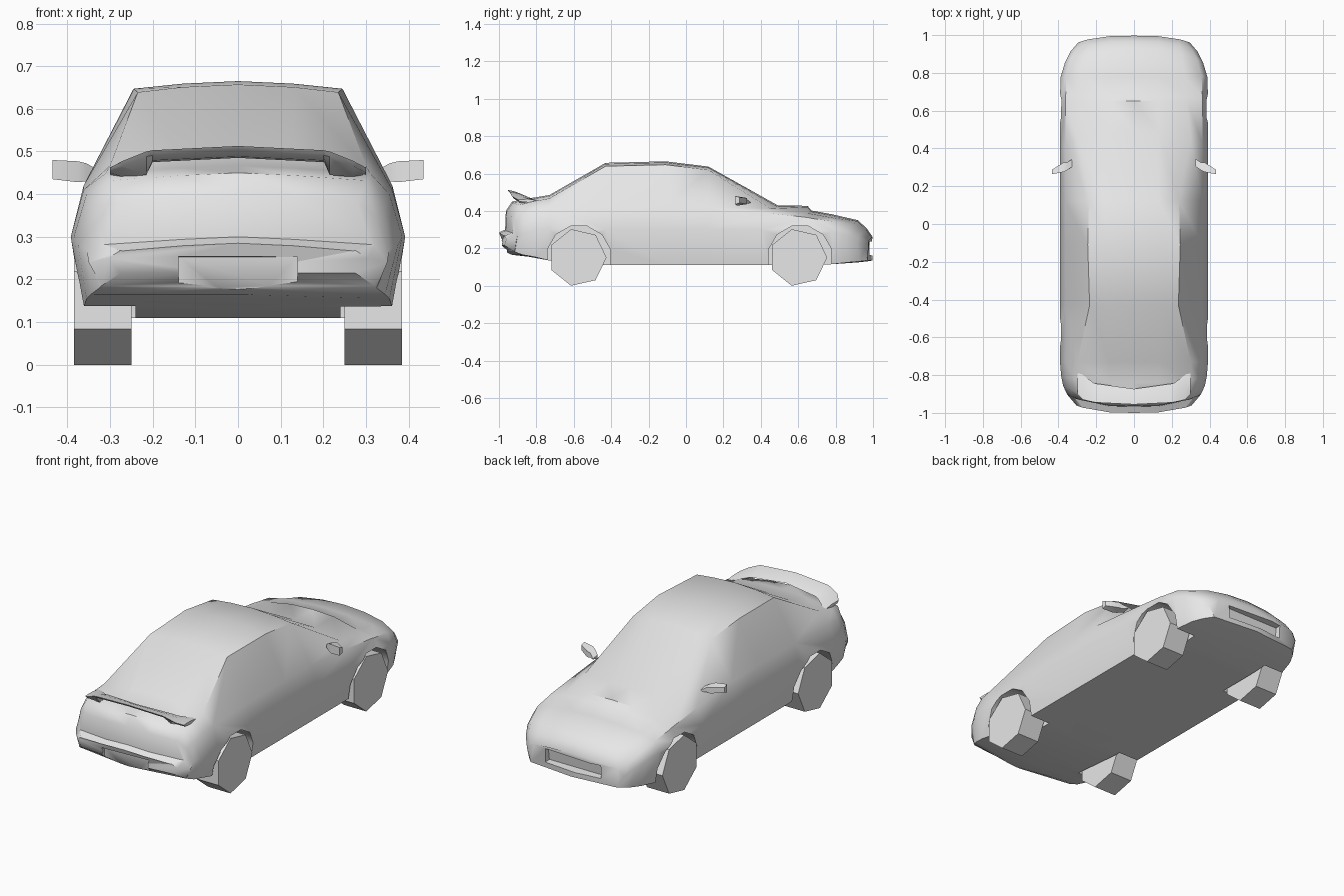
import bpy
import bmesh
from math import sin, cos, radians, copysign

default_cube = bpy.data.objects.get("Cube")
if default_cube:
    bpy.data.objects.remove(default_cube, do_unlink=True)

# One plain paint colour for everything
paint = bpy.data.materials.new("light_grey_paint")
paint.use_nodes = True
paint.diffuse_color = (0.8, 0.8, 0.8, 1)
paint.node_tree.nodes["Principled BSDF"].inputs["Base Color"].default_value = (0.8, 0.8, 0.8, 1)


def loft(name, rings):
    """Skin a row of closed rings and cap both ends."""
    bm = bmesh.new()
    rows = [[bm.verts.new(point) for point in ring] for ring in rings]
    count = len(rows[0])
    for near, far in zip(rows, rows[1:]):
        for i in range(count):
            j = (i + 1) % count
            bm.faces.new((near[i], near[j], far[j], far[i]))
    bm.faces.new(rows[0])
    bm.faces.new(rows[-1])
    bmesh.ops.recalc_face_normals(bm, faces=bm.faces)
    mesh = bpy.data.meshes.new(name)
    bm.to_mesh(mesh)
    bm.free()
    mesh.materials.append(paint)
    obj = bpy.data.objects.new(name, mesh)
    bpy.context.collection.objects.link(obj)
    return obj


def prism(name, outline, x_start, x_end):
    """Extrude a side-view outline across the width."""
    return loft(name, [[(x, y, z) for y, z in outline] for x in (x_start, x_end)])


def polygon(y, z, radius, sides, turn=0):
    angles = [radians(turn + 360 * i / sides) for i in range(sides)]
    return [(y + radius * cos(a), z + radius * sin(a)) for a in angles]


def make_active(obj):
    bpy.ops.object.select_all(action="DESELECT")
    obj.select_set(True)
    bpy.context.view_layer.objects.active = obj


def smooth(obj, angle):
    make_active(obj)
    bpy.ops.object.shade_smooth_by_angle(angle=radians(angle))


def cut(target, cutter):
    cutter.hide_render = True
    modifier = target.modifiers.new("cut", "BOOLEAN")
    modifier.operation = "DIFFERENCE"
    modifier.object = cutter
    make_active(target)
    bpy.ops.object.modifier_apply(modifier=modifier.name)
    bpy.data.objects.remove(cutter, do_unlink=True)


# Body stations: y, floor z, half width, widest z, shoulder z, top half width, top z
WINDSCREEN_BASE = 0.49
SCOOP = 0.65
stations = [
    (-1.0, .215, .305, .25, .268, .27, .285),
    (-.967, .185, .35, .24, .28, .31, .3),
    (-.963, .18, .355, .27, .345, .28, .4),
    (-.93, .165, .375, .28, .37, .3, .45),
    (-.84, .155, .385, .3, .4, .31, .467),
    (-.73, .135, .392, .3, .41, .3, .485),
    (-.43, .11, .392, .3, .42, .235, .657),
    (-.11, .11, .392, .3, .42, .245, .665),
    (.12, .11, .392, .3, .42, .238, .637),
    (WINDSCREEN_BASE, .11, .392, .3, .39, .3, .43),
    (SCOOP, .11, .392, .3, .365, .28, .405),
    (.67, .11, .392, .3, .36, .28, .402),
    (.78, .115, .388, .29, .345, .27, .382),
    (.92, .125, .365, .27, .31, .25, .35),
    (.967, .13, .335, .24, .27, .24, .305),
    (.997, .135, .295, .2, .24, .24, .262),
]


def body_ring(y, floor, width, wide_z, shoulder_z, top_width, top_z):
    bulge = 0.022 if y == SCOOP else 0
    half = [
        (0, floor), (width - .03, floor), (width, wide_z),
        (width - .03, shoulder_z), (top_width, top_z - .018),
        (.13, top_z - .006 + bulge), (0, top_z + bulge),
    ]
    full = half + [(-x, z) for x, z in reversed(half[1:-1])]
    # The ends and the windscreen base are bowed in plan
    bow = max(0, min(1, (abs(y) - .78) / .15))
    if y == WINDSCREEN_BASE:
        bow = 1
    return [(x, y - copysign(.05, y) * bow * (abs(x) / .33) ** 3, z) for x, z in full]


body = loft("car_body", [body_ring(*station) for station in stations])

# Wheel arches cut into the body, and seven-sided wheels
sides = {"left": 1, "right": -1}
axles = {"front": (.61, .6), "rear": (-.573, -.58)}
for end, (arch_y, wheel_y) in axles.items():
    for side, sign in sides.items():
        arch = polygon(arch_y, .15, .174, 12, 15)
        cut(body, prism("arch_cutter", arch, sign * .24, sign * .6))
        tyre = polygon(wheel_y, .151, .155, 7, -103)
        prism(end + "_" + side + "_wheel", tyre, sign * .25, sign * .385)

# Front air intake and rear plate recess
intake = [(1.05, .16), (1.05, .24), (.955, .235), (.945, .165)]
cut(body, prism("intake_cutter", intake, -.17, .17))
plate = [(-1.05, .255), (-.965, .253), (-.955, .17), (-1.05, .17)]
cut(body, prism("plate_cutter", plate, -.14, .14))
smooth(body, 45)

# Rear wing: x, leading y, leading z, trailing y, trailing z, underside z
wing_half = [
    (0, -.873, .485, -.955, .513, .488),
    (.2, -.845, .475, -.945, .503, .479),
    (.215, -.84, .47, -.943, .5, .445),
    (.27, -.8, .458, -.93, .478, .44),
    (.3, -.775, .453, -.9, .462, .445),
]
wing_all = [(-s[0],) + s[1:] for s in reversed(wing_half[1:])] + wing_half
wing_rings = []
for x, lead_y, lead_z, trail_y, trail_z, under_z in wing_all:
    middle = (lead_y + trail_y) / 2
    wing_rings.append([
        (x, lead_y, lead_z), (x, middle, (lead_z + trail_z) / 2 + .005),
        (x, trail_y, trail_z), (x, trail_y + .01, trail_z - .012),
        (x, middle, under_z),
    ])
smooth(loft("rear_wing", wing_rings), 40)

# Door mirrors: x, centre y, half depth, low z, high z
mirror_half = [
    (.325, .325, .02, .435, .455),
    (.355, .305, .02, .43, .472),
    (.375, .3, .025, .428, .477),
    (.435, .275, .012, .435, .48),
]
for side, sign in sides.items():
    rings = []
    for x, y, depth, low, high in mirror_half:
        rings.append([
            (sign * x, y - depth, low), (sign * x, y + depth, low + .008),
            (sign * x, y + depth, high - .008), (sign * x, y - depth, high),
        ])
    smooth(loft(side + "_door_mirror", rings), 40)
